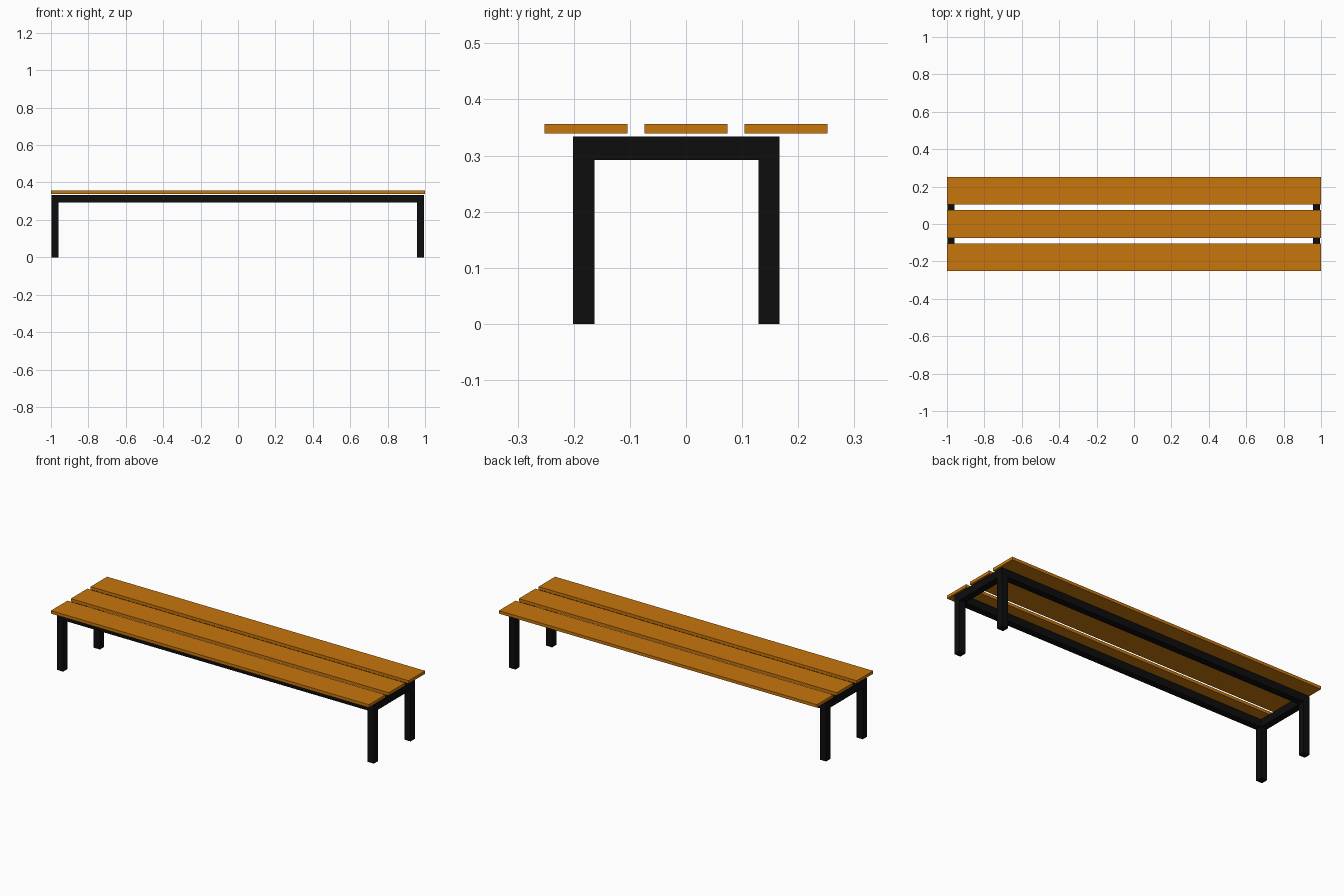
import bpy
import bmesh
from mathutils import Matrix, Vector

if "Cube" in bpy.data.objects:
    bpy.data.objects.remove(bpy.data.objects["Cube"])


def material(name, rgb):
    mat = bpy.data.materials.new(name)
    mat.diffuse_color = (*rgb, 1)
    mat.use_nodes = True
    mat.node_tree.nodes["Principled BSDF"].inputs["Base Color"].default_value = mat.diffuse_color
    return mat


def box(name, x, y, z, mat):
    """Box from (min, max) ranges on each axis."""
    lo, hi = (Vector(c) for c in zip(x, y, z))
    bm = bmesh.new()
    bmesh.ops.create_cube(bm, size=1, matrix=Matrix.Diagonal((*(hi - lo), 1)))
    mesh = bpy.data.meshes.new(name)
    bm.to_mesh(mesh)
    bm.free()
    mesh.materials.append(mat)
    obj = bpy.data.objects.new(name, mesh)
    obj.location = (lo + hi) / 2
    bpy.context.collection.objects.link(obj)
    return obj


wood = material("wood", (0.57, 0.18, 0.004))
metal = material("black_metal", (0.004, 0.004, 0.004))

RAIL_BOTTOM, FRAME_TOP = 0.292, 0.334
X_SIDES = {"left": (-0.998, -0.959), "right": (0.956, 0.995)}
Y_SIDES = {"front": (-0.201, -0.163), "back": (0.129, 0.167)}
RAIL_Z = (RAIL_BOTTOM, FRAME_TOP)

# Seat slats, floating just above the frame
for label, y in (("front", -0.1785), ("middle", 0), ("back", 0.1785)):
    box(f"{label}_seat_slat", (-1, 1), (y - 0.0738, y + 0.0738), (0.339, 0.356), wood)

# Four legs
for xn, xr in X_SIDES.items():
    for yn, yr in Y_SIDES.items():
        box(f"{yn}_{xn}_leg", xr, yr, (0, FRAME_TOP), metal)

# Long rails between the legs
for yn, yr in Y_SIDES.items():
    box(f"{yn}_long_rail", (X_SIDES["left"][1], X_SIDES["right"][0]), yr, RAIL_Z, metal)

# Short end rails between the legs
for xn, xr in X_SIDES.items():
    box(f"{xn}_end_rail", xr, (Y_SIDES["front"][1], Y_SIDES["back"][0]), RAIL_Z, metal)
